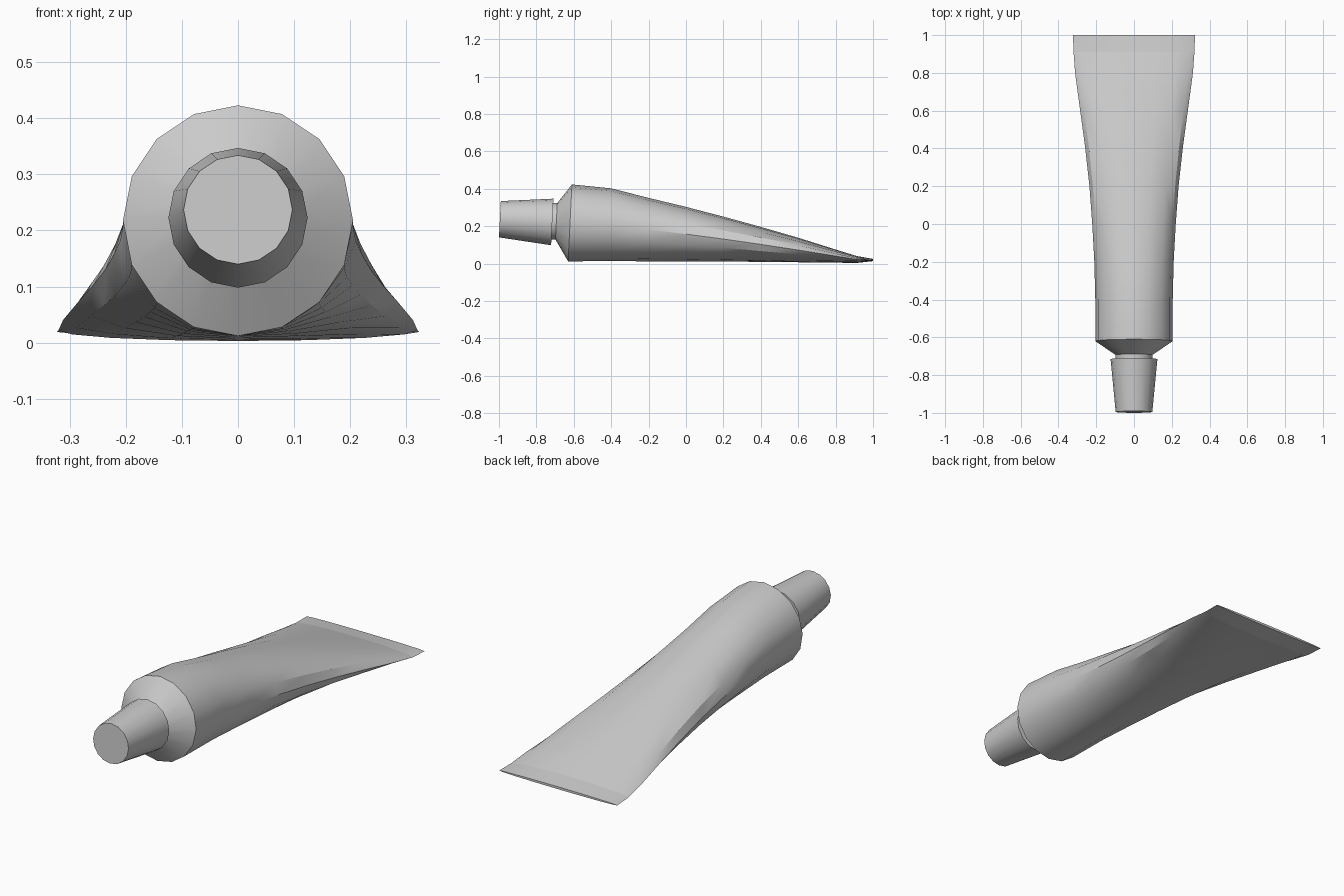
import bpy, bmesh, math

if "Cube" in bpy.data.objects:
    bpy.data.objects.remove(bpy.data.objects["Cube"])

SIDES = 16
TILT = 0.05  # the shoulder and cap lean slightly upwards


def loft(name, sections, sharp_rings=()):
    """Skin elliptical rings: (y, centre z, half width, half height, tilt)."""
    bm = bmesh.new()
    rings = []
    for y, cz, rx, rz, tilt in sections:
        ring = []
        for i in range(SIDES):
            a = 2 * math.pi * i / SIDES
            dz = rz * math.sin(a)
            ring.append(bm.verts.new((rx * math.cos(a), y + tilt * dz, cz + dz)))
        rings.append(ring)
    for lower, upper in zip(rings, rings[1:]):
        for i in range(SIDES):
            j = (i + 1) % SIDES
            bm.faces.new((lower[i], lower[j], upper[j], upper[i]))
    bm.faces.new(rings[0])
    bm.faces.new(rings[-1])
    for k in sharp_rings:
        for i in range(SIDES):
            bm.edges.get((rings[k][i], rings[k][(i + 1) % SIDES])).smooth = False
    bmesh.ops.recalc_face_normals(bm, faces=bm.faces)
    mesh = bpy.data.meshes.new(name)
    bm.to_mesh(mesh)
    bm.free()
    mesh.polygons.foreach_set("use_smooth", [True] * len(mesh.polygons))
    obj = bpy.data.objects.new(name, mesh)
    bpy.context.collection.objects.link(obj)
    bpy.ops.object.select_all(action='DESELECT')
    obj.select_set(True)
    bpy.context.view_layer.objects.active = obj
    bpy.ops.object.shade_smooth_by_angle(angle=math.radians(30))
    return obj


# Tube: neck, shoulder, then body profile (y, half width, top z, bottom z)
body = [
    (-0.40, 0.205, 0.402, 0.013),
    (-0.20, 0.210, 0.351, 0.012),
    (0.00, 0.221, 0.303, 0.012),
    (0.20, 0.236, 0.251, 0.011),
    (0.40, 0.258, 0.196, 0.009),
    (0.60, 0.285, 0.138, 0.007),
    (0.80, 0.312, 0.075, 0.005),
    (0.91, 0.320, 0.041, 0.003),
    (1.00, 0.323, 0.025, 0.013),
]
sections = [
    (-0.73, 0.226, 0.098, 0.098, TILT),
    (-0.693, 0.226, 0.098, 0.098, TILT),
    (-0.62, 0.2175, 0.205, 0.2055, TILT),
]
sections += [(y, (t + b) / 2, w, (t - b) / 2, 0) for y, w, t, b in body]
loft("tube_body", sections, sharp_rings=(1, 2, len(sections) - 2))

# Tapered screw cap
loft("cap", [
    (-0.995, 0.237, 0.097, 0.097, TILT),
    (-0.715, 0.2225, 0.124, 0.1245, TILT),
], sharp_rings=(0, 1))
